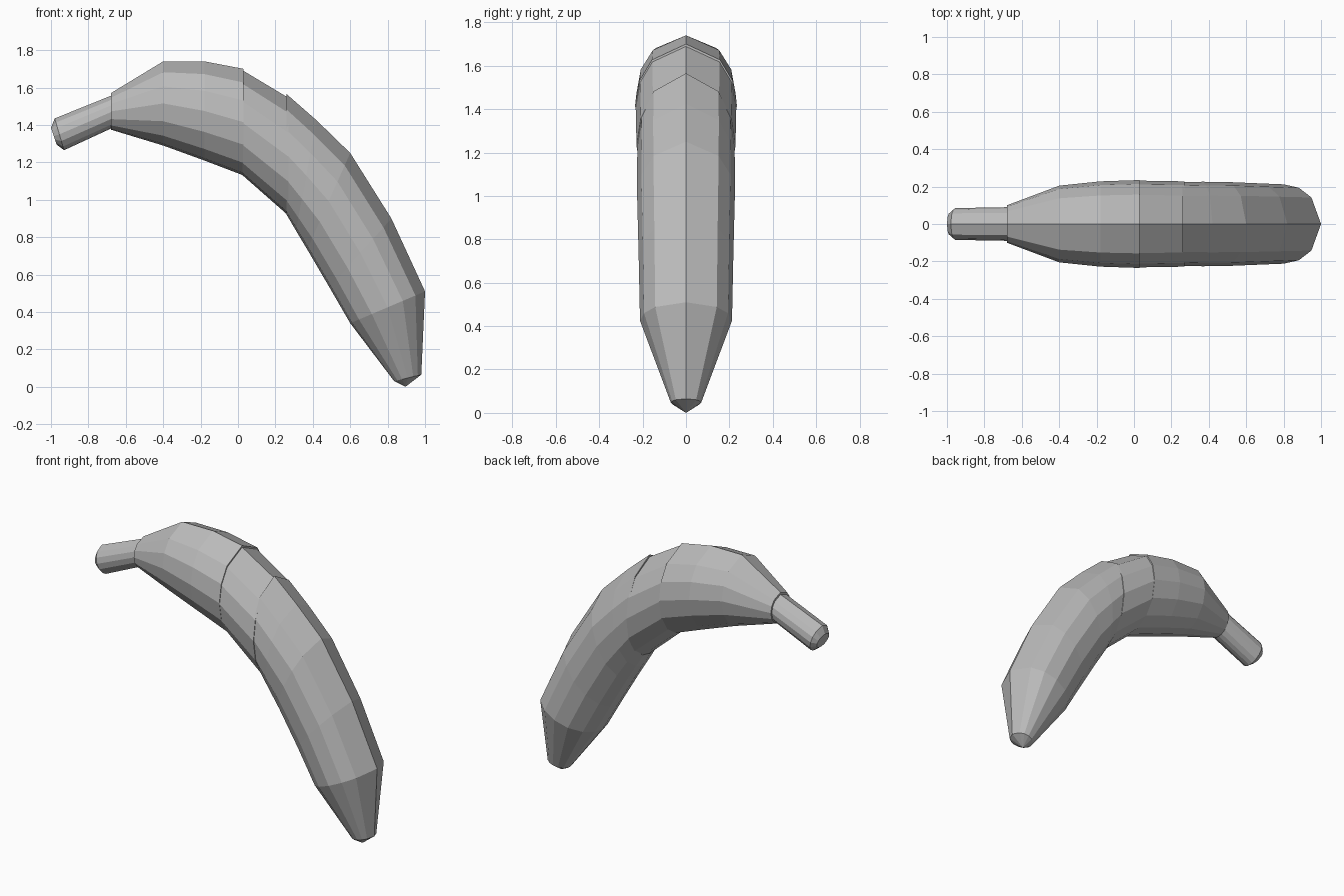
import bpy, bmesh
from math import sin, cos, radians
from mathutils import Vector

cube = bpy.data.objects.get("Cube")
if cube:
    bpy.data.objects.remove(cube, do_unlink=True)

grey = bpy.data.materials.new("plain grey")
grey.use_nodes = True
COLOUR = (0.5, 0.5, 0.5, 1)
grey.diffuse_color = COLOUR
grey.node_tree.nodes["Principled BSDF"].inputs["Base Color"].default_value = COLOUR

# Half of the faceted cross-section, from the outer ridge to the inner edge
HALF = [0, 42, 66, 90, 115, 140, 162, 180]
ANGLES = HALF + [360 - a for a in HALF[-2:0:-1]]


def loft(name, sections, tip=None):
    """Skin rings given as (outer x, outer z, inner x, inner z, half width)."""
    bm = bmesh.new()
    rings = []
    for ox, oz, ix, iz, w in sections:
        outer, inner = Vector((ox, 0, oz)), Vector((ix, 0, iz))
        mid, arm = (outer + inner) / 2, (outer - inner) / 2
        rings.append([bm.verts.new(mid + arm * cos(radians(a)) + Vector((0, w * sin(radians(a)), 0)))
                      for a in ANGLES])
    n = len(ANGLES)
    for a, b in zip(rings, rings[1:]):
        for i in range(n):
            j = (i + 1) % n
            bm.faces.new((a[i], a[j], b[j], b[i]))
    bm.faces.new(rings[0])
    if tip:
        point = bm.verts.new(tip)
        for i in range(n):
            bm.faces.new((rings[-1][i], rings[-1][(i + 1) % n], point))
    else:
        bm.faces.new(rings[-1])
    bmesh.ops.recalc_face_normals(bm, faces=bm.faces)
    mesh = bpy.data.meshes.new(name)
    bm.to_mesh(mesh)
    bm.free()
    mesh.materials.append(grey)
    obj = bpy.data.objects.new(name, mesh)
    bpy.context.collection.objects.link(obj)


# Short stem with a bevelled end
loft("stem", [
    (-1.00, 1.385, -0.97, 1.295, 0.06),
    (-0.98, 1.435, -0.93, 1.265, 0.085),
    (-0.67, 1.56, -0.67, 1.385, 0.09),
])

# Upper body, swelling away from the stem
loft("upper_body", [
    (-0.68, 1.57, -0.68, 1.375, 0.10),
    (-0.40, 1.74, -0.40, 1.29, 0.205),
    (-0.18, 1.74, -0.18, 1.21, 0.228),
    (0.03, 1.70, 0.03, 1.13, 0.235),
])

# Middle of the bend
loft("middle_body", [
    (0.02, 1.695, 0.02, 1.135, 0.232),
    (0.27, 1.545, 0.27, 0.915, 0.228),
])

# Lower body, tapering to the blossom end
loft("lower_body", [
    (0.26, 1.565, 0.26, 0.92, 0.223),
    (0.42, 1.425, 0.31, 0.835, 0.226),
    (0.60, 1.25, 0.37, 0.735, 0.225),
    (0.82, 0.90, 0.49, 0.53, 0.218),
    (1.00, 0.51, 0.60, 0.34, 0.212),
    (0.98, 0.065, 0.835, 0.03, 0.07),
], tip=(0.895, 0, 0.0))
